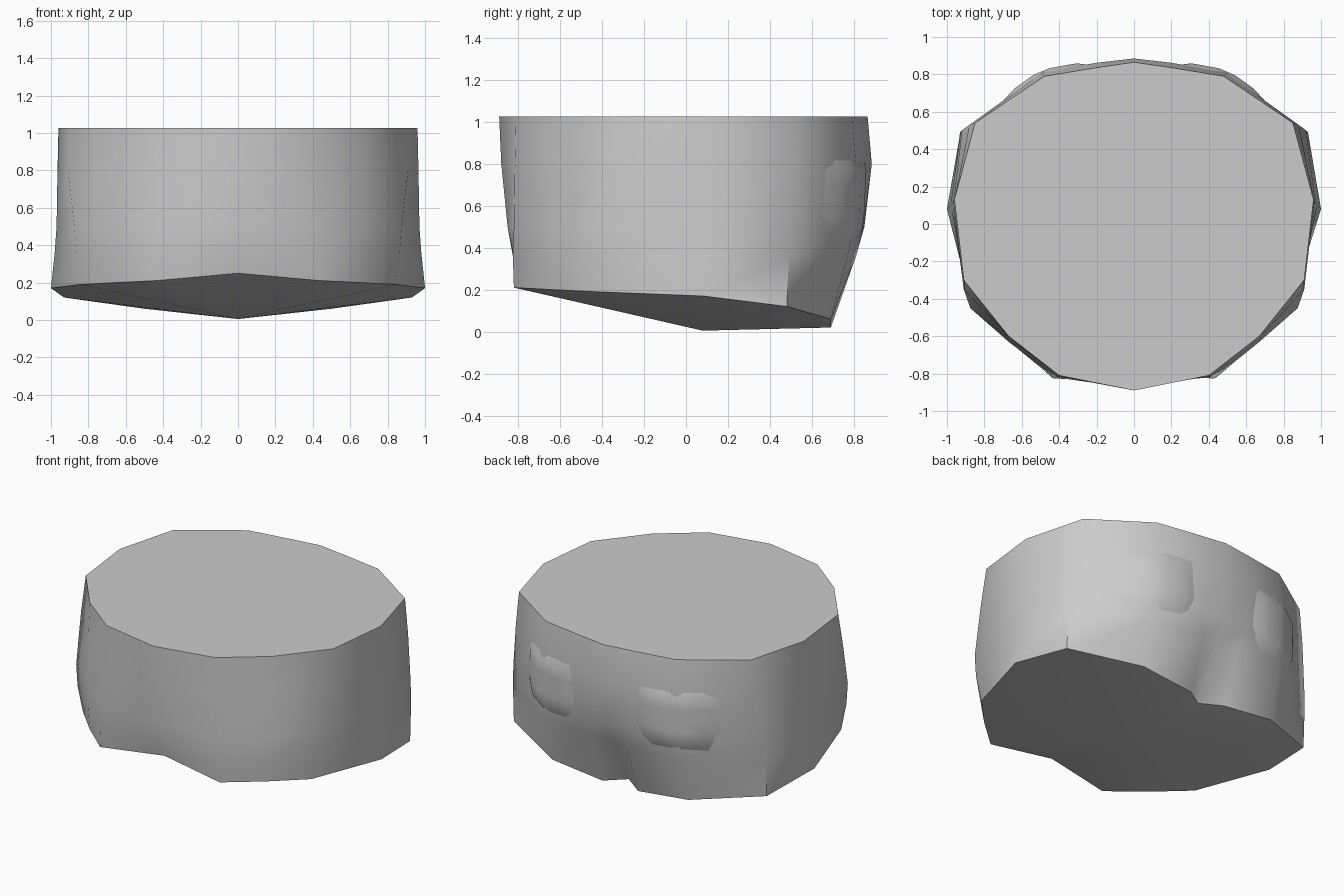
import bpy, bmesh
from mathutils import Vector

if "Cube" in bpy.data.objects:
    bpy.data.objects.remove(bpy.data.objects["Cube"])

gray = bpy.data.materials.new("light_gray")
gray.diffuse_color = (0.6, 0.6, 0.6, 1)
gray.use_nodes = True
gray.node_tree.nodes["Principled BSDF"].inputs["Base Color"].default_value = gray.diffuse_color

# Half rings from back centre to front centre: height, then (x, y) per column
RINGS = [
    (1.025, [(0, .865), (.2, .836), (.48, .79), (.85, .54), (.96, .13), (.91, -.3), (.67, -.6), (.4, -.81), (0, -.89)]),
    (0.80, [(0, .885), (.2, .862), (.49, .81), (.88, .53), (.965, .12), (.91, -.35), (.68, -.6), (.4, -.815), (0, -.88)]),
    (0.50, [(0, .85), (.17, .845), (.49, .80), (.92, .5), (.97, .11), (.875, -.45), (.67, -.63), (.42, -.82), (0, -.85)]),
    (0.36, [(0, .77), (.13, .81), (.49, .77), (.93, .49), (.98, .1), (.865, -.45), (.66, -.635), (.43, -.825), (0, -.82)]),
]
HEM = [(0, .6, .03), (.13, .69, .02), (.5, .69, .06), (.93, .48, .12), (1, .08, .17),
       (.84, -.43, .19), (.65, -.63, .2), (.44, -.82, .21), (0, -.77, .25)]
half = [[Vector((x, y, z)) for x, y in pts] for z, pts in RINGS]
half.append([Vector(p) for p in HEM])


def finish(bm, name, angle):
    bmesh.ops.recalc_face_normals(bm, faces=bm.faces)
    mesh = bpy.data.meshes.new(name)
    bm.to_mesh(mesh)
    bm.free()
    mesh.materials.append(gray)
    obj = bpy.data.objects.new(name, mesh)
    bpy.context.collection.objects.link(obj)
    bpy.ops.object.select_all(action='DESELECT')
    obj.select_set(True)
    bpy.context.view_layer.objects.active = obj
    bpy.ops.object.shade_smooth_by_angle(angle=angle)
    return obj


# Body: mirrored rings, a flat waist cap and a fan underneath
bm = bmesh.new()
loops = []
for ring in half:
    full = ring + [Vector((-p.x, p.y, p.z)) for p in ring[-2:0:-1]]
    loops.append([bm.verts.new(p) for p in full])
n = len(loops[0])
for a, b in zip(loops, loops[1:]):
    for i in range(n):
        j = (i + 1) % n
        bm.faces.new((a[i], a[j], b[j], b[i]))
bm.faces.new(loops[0])
centre = bm.verts.new((0, .08, .005))
for i in range(n):
    bm.faces.new((loops[-1][i], loops[-1][(i + 1) % n], centre))
finish(bm, "body", 0.9)


def surface(u, z, side):
    """Point on the body at fractional column u and height z."""
    k = min(int(u), 7)
    for r in range(3):
        if z >= half[r + 1][0].z:
            break
    t = (half[r][0].z - z) / (half[r][0].z - half[r + 1][0].z)
    top = half[r][k].lerp(half[r][k + 1], u - k)
    low = half[r + 1][k].lerp(half[r + 1][k + 1], u - k)
    p = top.lerp(low, t)
    return Vector((p.x * side, p.y, p.z))


# Back pockets: shallow bulging patches with tapered lower corners
for side, name in ((1, "right_pocket"), (-1, "left_pocket")):
    bm = bmesh.new()
    m = 6
    grid = []
    for r in range(m + 1):
        v = r / m
        width = 1 if v < .65 else 1 - (v - .65) * .9
        row = []
        for c in range(m + 1):
            w = 2 * c / m - 1
            p = surface(1.85 + .75 * w * width, .84 - .43 * v, side)
            edge = w in (-1, 1) or r in (0, m)
            out = Vector((p.x, p.y, 0)).normalized()
            row.append(bm.verts.new(p + out * (-.008 if edge else .018)))
        grid.append(row)
    for r in range(m):
        for c in range(m):
            bm.faces.new((grid[r][c], grid[r][c + 1], grid[r + 1][c + 1], grid[r + 1][c]))
    obj = finish(bm, name, 0.9)
    # Make the open patch face outwards
    face = obj.data.polygons[m * m // 2]
    if face.normal.dot(face.center) < 0:
        obj.data.flip_normals()
